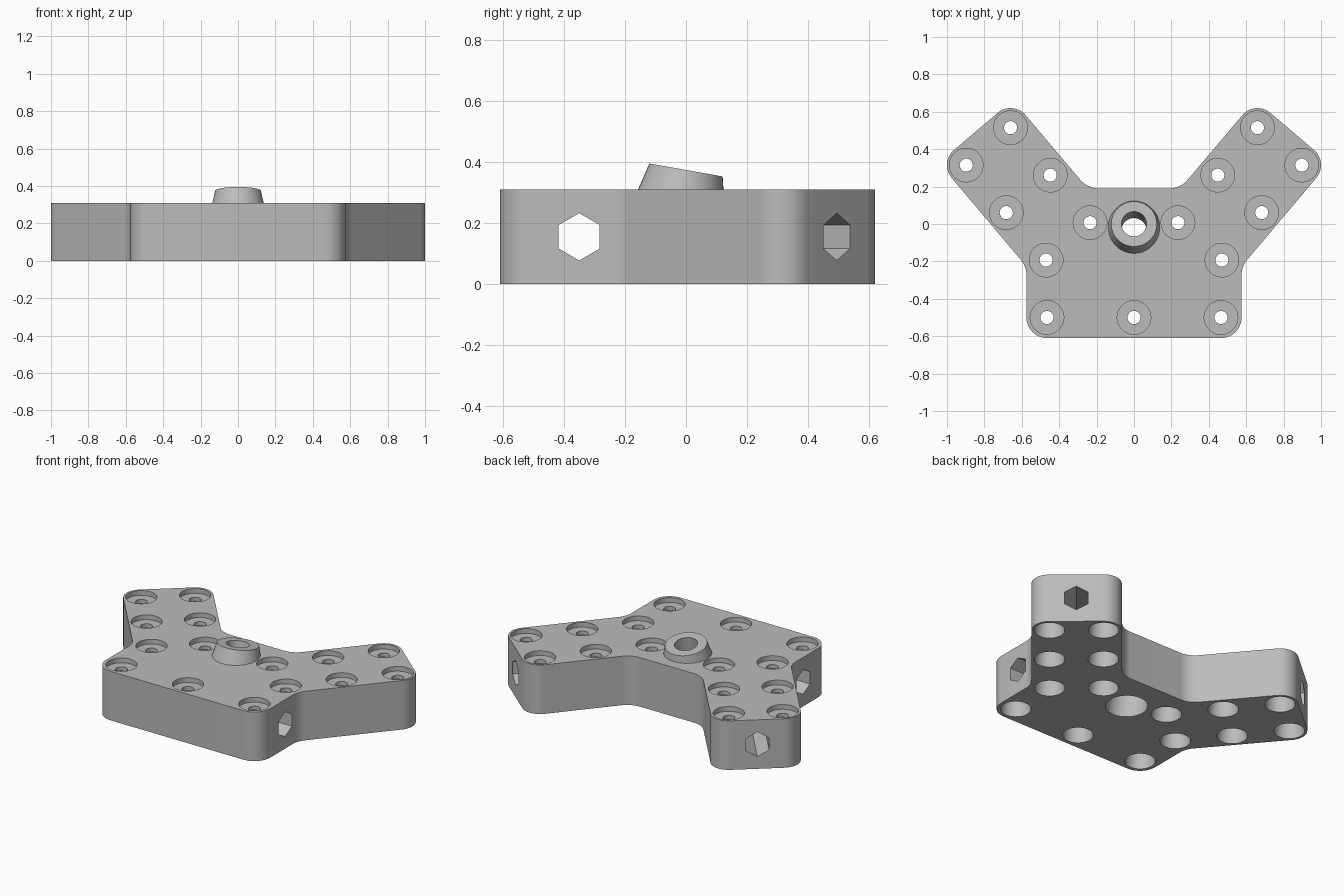
import bpy, bmesh, math
from mathutils import Vector, Matrix

cube = bpy.data.objects.get("Cube")
if cube:
    bpy.data.objects.remove(cube, do_unlink=True)

HEIGHT = 0.31
SEGMENTS = 48

grey = bpy.data.materials.new("light grey")
grey.use_nodes = True
grey.diffuse_color = (0.5, 0.5, 0.5, 1)
grey.node_tree.nodes["Principled BSDF"].inputs["Base Color"].default_value = (0.5, 0.5, 0.5, 1)


def make_object(name, bm):
    bmesh.ops.recalc_face_normals(bm, faces=bm.faces)
    mesh = bpy.data.meshes.new(name)
    bm.to_mesh(mesh)
    bm.free()
    mesh.materials.append(grey)
    obj = bpy.data.objects.new(name, mesh)
    bpy.context.collection.objects.link(obj)
    return obj


def loft(bm, rings):
    """Skin closed rings of points and cap both ends."""
    rings = [[bm.verts.new(p) for p in ring] for ring in rings]
    for a, b in zip(rings, rings[1:]):
        for i in range(len(a)):
            j = (i + 1) % len(a)
            bm.faces.new((a[i], a[j], b[j], b[i]))
    bm.faces.new(rings[0][::-1])
    bm.faces.new(rings[-1])


def lathe(bm, profile, matrix):
    """Revolve (radius, z) pairs around the z axis of the matrix."""
    turns = [2 * math.pi * i / SEGMENTS for i in range(SEGMENTS)]
    loft(bm, [[matrix @ Vector((r * math.cos(t), r * math.sin(t), z)) for t in turns]
              for r, z in profile])


def hex_rod(bm, start, end, radius=0.0775):
    """Level hexagonal rod with a corner pointing up."""
    start, end = Vector(start), Vector(end)
    side = (end - start).normalized().cross(Vector((0, 0, 1)))
    ring = [side * radius * math.sin(k * math.pi / 3)
            + Vector((0, 0, radius * math.cos(k * math.pi / 3))) for k in range(6)]
    loft(bm, [[start + p for p in ring], [end + p for p in ring]])


def rounded(corners, steps=12):
    """Outline with each (x, y, radius) corner replaced by an arc."""
    points = []
    for i, (x, y, r) in enumerate(corners):
        p = Vector((x, y))
        u = (Vector(corners[i - 1][:2]) - p).normalized()
        v = (Vector(corners[(i + 1) % len(corners)][:2]) - p).normalized()
        half = u.angle(v) / 2
        centre = p + (u + v).normalized() * (r / math.sin(half))
        a = p + u * (r / math.tan(half)) - centre
        b = p + v * (r / math.tan(half)) - centre
        sweep = a.angle(b)
        for k in range(steps + 1):
            t = k / steps
            points.append(centre + (a * math.sin((1 - t) * sweep)
                                    + b * math.sin(t * sweep)) / math.sin(sweep))
    return points


def boolean(target, tool, operation):
    mod = target.modifiers.new(operation, 'BOOLEAN')
    mod.operation, mod.object, mod.solver = operation, tool, 'EXACT'
    bpy.context.view_layer.objects.active = target
    bpy.ops.object.modifier_apply(modifier=mod.name)
    bpy.data.objects.remove(tool, do_unlink=True)


# Plate with two diagonal arms
half = [(0.575, -0.61, 0.11), (0.575, -0.227, 0.13), (1.043, 0.327, 0.105),
        (0.648, 0.663, 0.105), (0.248, 0.19, 0.13)]
outline = rounded(half + [(-x, y, r) for x, y, r in reversed(half)])
bm = bmesh.new()
loft(bm, [[(p.x, p.y, z) for p in outline] for z in (0, HEIGHT)])
plate = make_object("mounting_plate", bm)

# Tilted conical boss
tilt = Matrix.Translation((0, 0, 0.374)) @ Matrix.Rotation(math.radians(-10), 4, 'X')
bm = bmesh.new()
lathe(bm, [(0.158, -0.15), (0.122, 0)], tilt)
boolean(plate, make_object("boss", bm), 'UNION')

# Tilted bore, wider underneath
bm = bmesh.new()
lathe(bm, [(0.12, -0.5), (0.12, -0.2), (0.067, -0.2), (0.067, 0.1)], tilt)
boolean(plate, make_object("bore_cutter", bm), 'DIFFERENCE')

# Screw holes: tapered pocket below, drill, shallow counterbore on top
holes = [(0.465, -0.5), (0.47, -0.193), (0.683, 0.061), (0.897, 0.315),
         (0.66, 0.515), (0.448, 0.261), (0.235, 0.007)]
positions = [(0, -0.5)] + [(s * x, y) for x, y in holes for s in (1, -1)]
profile = [(0.09, -0.02), (0.06, 0.255), (0.035, 0.255),
           (0.035, 0.28), (0.09, 0.28), (0.09, 0.35)]
bm = bmesh.new()
for x, y in positions:
    lathe(bm, profile, Matrix.Translation((x, y, 0)))
boolean(plate, make_object("screw_hole_cutter", bm), 'DIFFERENCE')

# Hexagonal sockets: one across the base, one down each arm
middle = HEIGHT / 2
bm = bmesh.new()
hex_rod(bm, (-0.8, -0.35, middle), (0.8, -0.35, middle))
for s in (1, -1):
    hex_rod(bm, (s * 0.395, -0.04, middle), (s * 0.91, 0.57, middle))
boolean(plate, make_object("hex_socket_cutter", bm), 'DIFFERENCE')

# Smooth curved walls, crisp edges
bpy.ops.object.select_all(action='DESELECT')
plate.select_set(True)
bpy.context.view_layer.objects.active = plate
bpy.ops.object.shade_smooth_by_angle(angle=math.radians(25))
